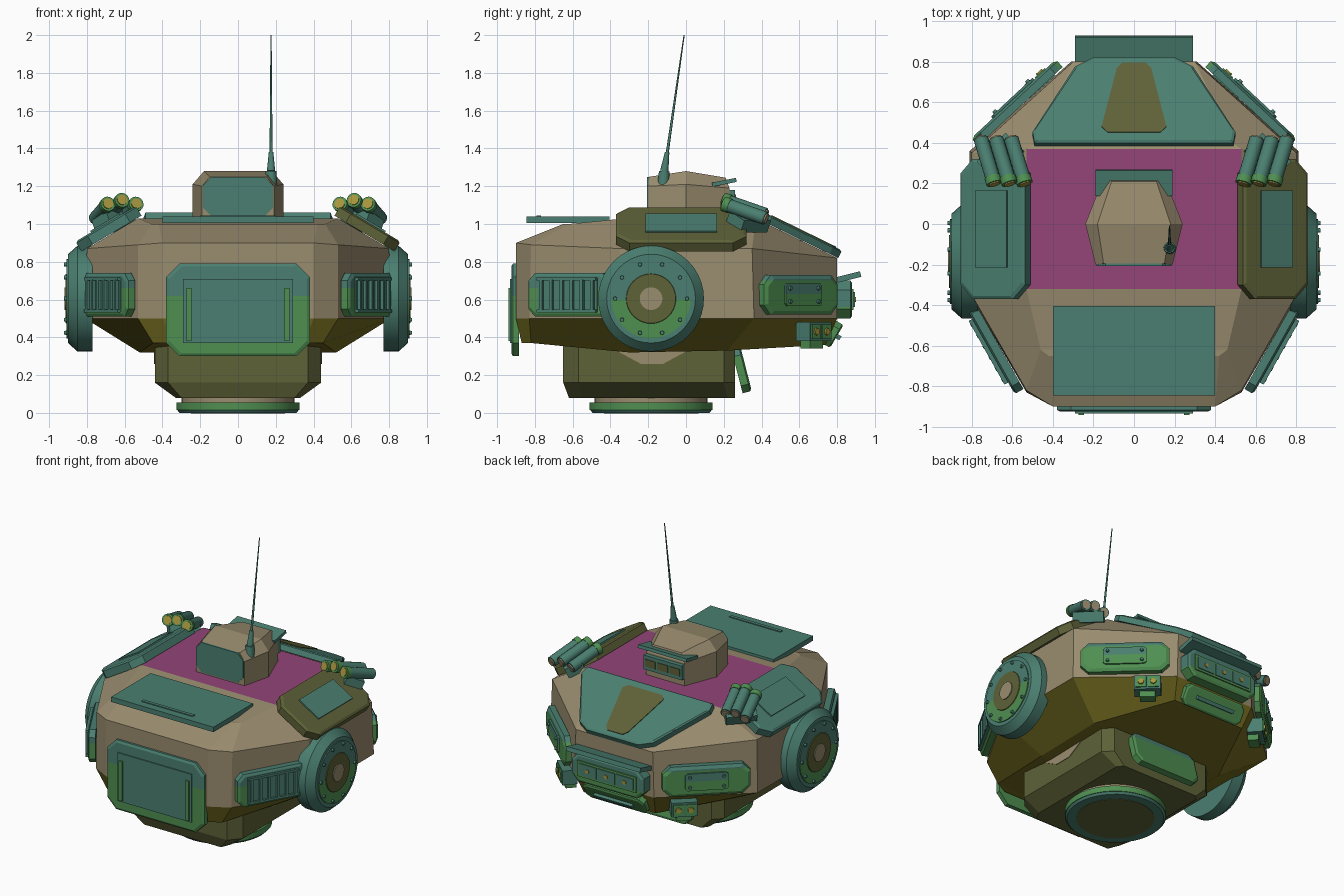
import bpy, bmesh, math
from mathutils import Vector, Matrix

cube = bpy.data.objects.get("Cube")
if cube:
    bpy.data.objects.remove(cube, do_unlink=True)


def material(name, rgb):
    m = bpy.data.materials.new(name)
    m.use_nodes = True
    col = tuple((c / 255) ** 2.2 for c in rgb) + (1,)
    m.diffuse_color = col
    m.node_tree.nodes["Principled BSDF"].inputs["Base Color"].default_value = col
    return m


tan = material("tan", (152, 139, 110))
teal = material("teal", (76, 126, 112))
green = material("green", (80, 142, 82))
olive = material("olive", (94, 98, 58))
magenta = material("magenta", (146, 70, 120))
mustard = material("mustard", (116, 108, 38))
amber = material("amber", (165, 148, 64))
UP = Vector((0, 0, 1))


def finish(bm, name, mats, split=None):
    """Turn a bmesh into an object; split = height below which the second material is used."""
    if split is not None:
        bmesh.ops.bisect_plane(bm, geom=bm.verts[:] + bm.edges[:] + bm.faces[:],
                               plane_co=(0, 0, split), plane_no=UP)
        for f in bm.faces:
            f.material_index = int(f.calc_center_median().z < split)
    bmesh.ops.recalc_face_normals(bm, faces=bm.faces[:])
    me = bpy.data.meshes.new(name)
    bm.to_mesh(me)
    bm.free()
    for m in mats:
        me.materials.append(m)
    ob = bpy.data.objects.new(name, me)
    bpy.context.scene.collection.objects.link(ob)
    return ob


def loft(name, rings, mats, rule=None):
    """Symmetric loft; each ring lists its +x points from front to back."""
    bm = bmesh.new()
    n = len(rings[0])
    rows = [[bm.verts.new(p) for p in r] + [bm.verts.new((-x, y, z)) for x, y, z in reversed(r)]
            for r in rings]
    for a, b in zip(rows, rows[1:]):
        for i in range(2 * n):
            j = (i + 1) % (2 * n)
            bm.faces.new((a[i], a[j], b[j], b[i]))
    for row in (rows[0], rows[-1]):
        for i in range(n - 1):
            bm.faces.new((row[i], row[i + 1], row[2 * n - 2 - i], row[2 * n - 1 - i]))
    if rule:
        for f in bm.faces:
            f.material_index = rule(f.calc_center_median())
    return finish(bm, name, mats)


def frame(loc, n):
    """Local x runs sideways, y up the surface, z along the normal."""
    z = Vector(n).normalized()
    x = UP.cross(z).normalized() if abs(z.z) < 0.999 else Vector((1, 0, 0))
    m = Matrix((x, z.cross(x), z)).transposed().to_4x4()
    m.translation = Vector(loc)
    return m


def oct_outline(w, h, c):
    """Rectangle of half sizes w, h with cut corners."""
    return [(w, h - c), (w - c, h), (c - w, h), (-w, h - c),
            (-w, c - h), (c - w, -h), (w - c, -h), (w, c - h)]


def plate(name, pts, mat, loc, n, depth, bevel=0.0, low=None, split=None, shift=(0, 0)):
    bm = bmesh.new()
    w, h = max(abs(p[0]) for p in pts), max(abs(p[1]) for p in pts)
    sx, sy = 1 - bevel / w, 1 - bevel / h
    dx, dy = shift
    layers = [(0, 1, 1), (depth - bevel * 0.6, 1, 1), (depth, sx, sy)] if bevel else [(0, 1, 1), (depth, 1, 1)]
    rows = [[bm.verts.new((x * a + dx, y * b + dy, z)) for x, y in pts] for z, a, b in layers]
    k = len(pts)
    for a, b in zip(rows, rows[1:]):
        for i in range(k):
            bm.faces.new((a[i], a[(i + 1) % k], b[(i + 1) % k], b[i]))
    bm.faces.new(rows[0])
    bm.faces.new(rows[-1])
    bm.transform(frame(loc, n))
    return finish(bm, name, [mat, low or mat], split)


def slab(name, w, h, mat, loc, n, depth, **kw):
    return plate(name, [(w, h), (-w, h), (-w, -h), (w, -h)], mat, loc, n, depth, **kw)


def rod(name, p0, p1, r0, r1, mat, segs=16, low=None, split=None):
    p0, p1 = Vector(p0), Vector(p1)
    d = p1 - p0
    bm = bmesh.new()
    m = Matrix.Translation((p0 + p1) / 2) @ d.to_track_quat('Z', 'Y').to_matrix().to_4x4()
    bmesh.ops.create_cone(bm, cap_ends=True, segments=segs, radius1=r0, radius2=r1,
                          depth=d.length, matrix=m)
    for f in bm.faces:
        f.smooth = len(f.verts) == 4
    return finish(bm, name, [mat, low or mat], split)


# Main hull: underside, belt, shoulder and roof rings
def hull_rule(c):
    if c.z > 1.025 and abs(c.x) < 0.1:
        return 1
    return 2 if c.z < 0.49 else 0


loft("hull", [
    [(.35, -.87, .37), (.45, -.82, .37), (.52, -.30, .32), (.52, .22, .33), (.28, .74, .36)],
    [(.40, -.90, .50), (.53, -.83, .50), (.81, -.35, .50), (.81, .36, .50), (.31, .80, .50)],
    [(.40, -.90, .90), (.53, -.82, .89), (.80, -.35, .87), (.80, .35, .87), (.30, .80, .82)],
    [(.42, -.65, 1.0), (.46, -.62, 1.0), (.53, -.32, 1.03), (.53, .37, 1.03), (.50, .39, 1.02)],
], [tan, magenta, mustard], hull_rule)

# Lower box, its rear hatch and the mounting ring
loft("lower_box", [
    [(.30, -.62, .08), (.33, -.55, .08), (.33, .22, .08), (.30, .26, .08)],
    [(.37, -.65, .16), (.44, -.57, .16), (.44, .20, .16), (.38, .26, .16)],
    [(.37, -.65, .36), (.44, -.57, .36), (.44, .20, .36), (.38, .26, .36)],
], [olive])
for s in (1, -1):
    plate("box_patch", [(.19, .04), (-.19, .04), (-.06, -.03), (.06, -.03)], tan,
          (s * .44, -.18, .29), (s, 0, 0), .004)
plate("lower_hatch", oct_outline(.26, .12, .04), teal, (0, .27, .22), (0, .97, .25), .05,
      bevel=.015, low=green, split=.3)
rod("ring_neck", (0, -.185, .04), (0, -.185, .085), .30, .30, tan, 40)
rod("mounting_ring", (0, -.185, .015), (0, -.185, .055), .325, .325, green, 40)
rod("ring_base", (0, -.185, 0), (0, -.185, .02), .31, .325, teal, 40)
rod("ring_floor", (0, -.185, -.0), (0, -.185, .01), .25, .25, olive, 40).location.z = -.002

# Front door with inner panel and grab bars
plate("front_door", oct_outline(.38, .245, .07), teal, (0, -.885, .545), (0, -1, 0), .04,
      bevel=.015, low=green, split=.62)
slab("door_panel", .29, .17, teal, (0, -.925, .54), (0, -1, 0), .008)
for s in (1, -1):
    slab("door_bar", .013, .14, green, (s * .26, -.925, .52), (0, -1, 0), .016)

# Roof plate at the front
slab("roof_plate", .40, .22, teal, (0, -.625, 1.005), (0, 0, 1), .035)
slab("roof_plate_rib", .2, .012, teal, (0, -.78, 1.04), (0, 0, 1), .006)

# Sloping rear plate with window and patch
slope = (0, .44, .9)
half = [(.49, .23), (.50, .17), (.29, -.19), (.20, -.24)]
plate("rear_deck", half + [(-x, y) for x, y in reversed(half)], teal, (0, .59, .925), slope, .045,
      bevel=.012)
plate("rear_window", [(.06, -.2), (.085, -.17), (.16, .15), (.13, .18), (-.13, .18), (-.16, .15),
                      (-.085, -.17), (-.06, -.2)], olive, (0, .61, .957), slope, .012)
slab("deck_patch", .115, .065, tan, (0, .61, .957), slope, .006, shift=(.25, .01))

# Rear light housing, visor and step
plate("rear_housing", oct_outline(.28, .10, .05), teal, (0, .79, .60), (0, 1, 0), .09,
      bevel=.015, low=green, split=.56)
slab("rear_light_band", .23, .055, green, (0, .88, .60), (0, 1, 0), .008)
for i in (-1, 0, 1):
    slab("rear_light", .066, .04, teal, (i * .145, .888, .60), (0, 1, 0), .006)
    rod("rear_lamp", (i * .145, .89, .60), (i * .145, .90, .60), .014, .014, amber, 10)
slab("rear_visor", .29, .065, teal, (0, .865, .705), (0, -.25, 1), .03)
plate("rear_step", oct_outline(.24, .07, .03), green, (0, .755, .43), (0, .85, -.5), .05, bevel=.012)
slab("step_handle", .15, .012, teal, (0, .80, .405), (0, .85, -.5), .02)

for s in (1, -1):
    # Shoulder plates
    n = (s * .51, 0, .86)
    base = Vector((s * .67, -.025, .95))
    plate("shoulder_plate", oct_outline(.345, .185, .07), olive if s > 0 else teal, base, n, .06,
          bevel=.015)
    slab("shoulder_panel", .19, .09, teal, base + Vector(n) * .06, n, .009)

    # Front corner vents with vertical bars
    n = Vector((s * .87, -.49, 0)).normalized()
    side = UP.cross(n)
    c = Vector((s * .665, -.60, .625))
    plate("vent_frame", oct_outline(.245, .115, .04), teal, c, n, .05, bevel=.015, low=green, split=.66)
    slab("vent_inner", .18, .09, teal, c + n * .05, n, .006)
    for i in range(6):
        slab("vent_bar", .009, .08, teal, c + n * .055 + side * (i - 2.5) * .062, n, .018)
    for dz in (-.085, .085):
        slab("vent_rail", .18, .008, teal, c + n * .055 + UP * dz, n, .016)

    # Rear corner panels with bolted covers
    n = Vector((s * .68, .73, 0)).normalized()
    side = UP.cross(n)
    c = Vector((s * .56, .58, .625))
    plate("rear_corner_panel", oct_outline(.285, .105, .05), teal, c, n, .05, bevel=.02,
          low=green, split=.70)
    plate("bolted_cover", oct_outline(.14, .06, .015), teal, c + n * .05, n, .012, low=green, split=.63)
    for dx in (-.11, .11):
        for dz in (-.035, .035):
            p = c + n * .06 + side * dx + UP * dz
            rod("cover_bolt", p, p + n * .014, .012, .010, teal, 8)

    # Twin lamps under the rear corners
    c = Vector((s * .42, .64, .43))
    slab("lamp_box", .085, .05, teal, c, n, .10)
    slab("lamp_bracket", .05, .03, green, c - UP * .06, n, .07)
    for dx in (-.04, .04):
        p = c + n * .10 + side * dx
        slab("lamp_bezel", .034, .038, green, p, n, .008)
        rod("lamp", p, p + n * .016, .022, .018, amber, 12)

    # Side discs
    def disc(name, x0, x1, r0, r1, mat, **kw):
        rod(name, (s * x0, -.185, .605), (s * x1, -.185, .605), r0, r1, mat, 40, **kw)
    disc("disc_rim", .77, .85, .28, .28, teal)
    disc("disc_cone", .85, .90, .28, .235, teal)
    disc("disc_face", .895, .907, .21, .21, teal, low=green, split=.60)
    disc("disc_core", .90, .912, .135, .13, olive)
    disc("disc_hub", .905, .918, .06, .06, tan)
    for i in range(10):
        a = math.tau * i / 10
        y, z = -.185 + .19 * math.cos(a), .605 + .19 * math.sin(a)
        rod("disc_bolt", (s * .90, y, z), (s * .92, y, z), .012, .010, teal, 8)

    # Triple launcher tubes
    for x, z in ((.54, 1.105), (.615, 1.125), (.69, 1.105)):
        a, b = Vector((s * x, .205, z)), Vector((s * (x + .065), .42, z - .075))
        d = (b - a).normalized()
        rod("launcher_tube", a, b, .036, .036, teal, 16)
        rod("launcher_collar", a - d * .006, a + d * .03, .040, .040, green, 16)
        rod("launcher_front_cap", a - d * .012, a, .028, .028, amber, 16)
        rod("launcher_back_cap", b, b + d * .008, .028, .028, tan, 16)
    slab("launcher_bracket", .10, .06, teal, (s * .645, .32, .98), (s * .3, .3, .9), .07)

# Cupola with front panel, rear sight and brow
loft("cupola", [
    [(.19, -.20, 1.0), (.24, .0, 1.0), (.15, .23, 1.0)],
    [(.19, -.20, 1.20), (.24, .0, 1.21), (.15, .23, 1.19)],
    [(.15, -.195, 1.25), (.18, .0, 1.28), (.11, .21, 1.245)],
], [tan])
plate("cupola_front_panel", oct_outline(.185, .105, .045), teal, (0, -.195, 1.145), (0, -1, 0), .012)
slab("cupola_sight", .15, .05, teal, (0, .20, 1.13), (0, 1, 0), .06)
for i in (-1, 0, 1):
    slab("sight_slit", .04, .025, olive, (i * .095, .26, 1.13), (0, 1, 0), .005)
slab("cupola_brow", .19, .065, teal, (0, .205, 1.21), (0, -.2, 1), .022)

# Whip antenna
rod("antenna_foot", (.175, -.12, 1.20), (.175, -.115, 1.28), .032, .028, teal, 12)
rod("antenna_base", (.175, -.115, 1.28), (.175, -.10, 1.38), .022, .012, teal, 12)
rod("antenna_whip", (.175, -.10, 1.37), (.175, -.01, 2.0), .008, .003, teal, 8)
